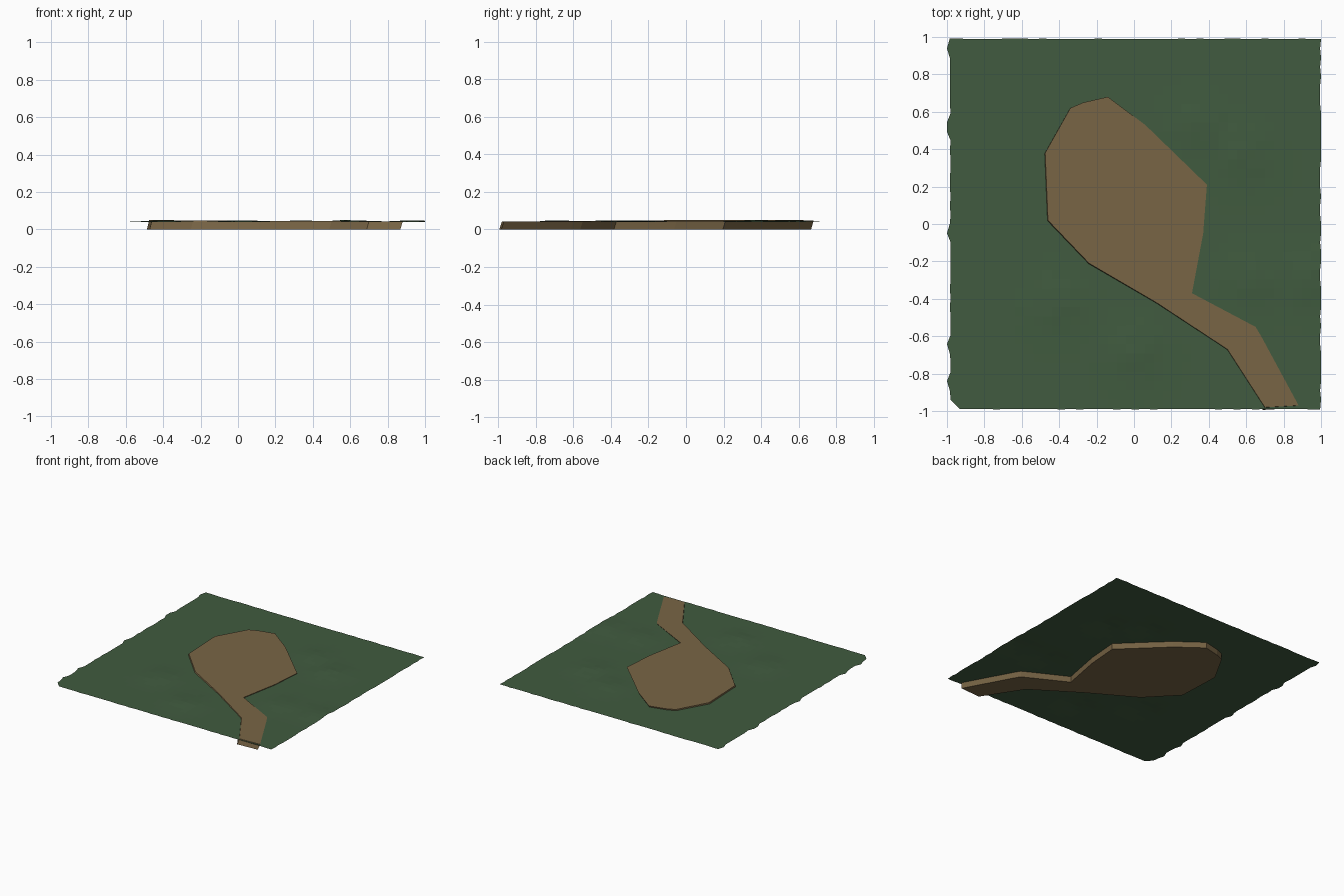
import bpy, bmesh, math, random
from mathutils import Vector

if "Cube" in bpy.data.objects:
    bpy.data.objects.remove(bpy.data.objects["Cube"])

random.seed(4)


def finish(bm, name, color):
    mesh = bpy.data.meshes.new(name)
    bm.normal_update()
    bm.to_mesh(mesh)
    bm.free()
    obj = bpy.data.objects.new(name, mesh)
    bpy.context.collection.objects.link(obj)
    mat = bpy.data.materials.new(name + "_material")
    mat.diffuse_color = (*color, 1)
    mat.use_nodes = True
    mat.node_tree.nodes["Principled BSDF"].inputs["Base Color"].default_value = mat.diffuse_color
    mesh.materials.append(mat)
    return obj


# Grass sheet: thin plane with gentle mounds, ragged rim and one clipped corner
mounds = [(0.94, -0.28, 0.011), (-0.42, -0.42, 0.010), (0.0, -0.68, 0.010),
          (0.58, 0.38, 0.011), (0.62, -0.3, 0.009), (0.33, 0.55, 0.009)]
bm = bmesh.new()
bmesh.ops.create_grid(bm, x_segments=40, y_segments=40, size=1)
for v in bm.verts:
    x, y = v.co.x, v.co.y
    lift = sum(h * math.exp(-((x - a)**2 + (y - b)**2) / 0.018) for a, b, h in mounds)
    v.co.z = 0.039 + lift * random.uniform(0.75, 1.1)
    v.co.x = x * 0.99 + 0.007
    v.co.y = y * 0.988
    if x < -0.99:
        v.co.x = random.choice([-0.98, -0.98, -0.985, -1.0])
    elif x > 0.99:
        v.co.x = random.choice([1.0, 1.0, 0.995])
    if abs(y) > 0.99:
        v.co.y += math.copysign(random.choice([0, 0, 0.004]), y)
bmesh.ops.bisect_plane(bm, geom=bm.verts[:] + bm.edges[:] + bm.faces[:],
                       plane_co=Vector((-0.98, -0.94, 0)), plane_no=Vector((-1, -1, 0)),
                       clear_outer=True)
finish(bm, "grass", (0.052, 0.105, 0.05))

# Dirt clearing and path: tilted slab with slightly shifted base
outline = [(-0.14, 0.68), (0.06, 0.53), (0.39, 0.21), (0.37, -0.05), (0.31, -0.37),
           (0.65, -0.55), (0.68, -0.60), (0.88, -0.97), (0.70, -0.98), (0.50, -0.67),
           (0.12, -0.42), (-0.24, -0.21), (-0.46, 0.02), (-0.475, 0.38), (-0.34, 0.62),
           (-0.27, 0.65)]
bm = bmesh.new()
top = [bm.verts.new((x, y, 0.047 - 0.006 * x)) for x, y in outline]
base = [bm.verts.new((x - 0.012, y - 0.014, 0)) for x, y in outline]
bm.faces.new(top)
bm.faces.new(base[::-1])
for i in range(len(top)):
    j = (i + 1) % len(top)
    bm.faces.new((top[i], base[i], base[j], top[j]))
bmesh.ops.recalc_face_normals(bm, faces=bm.faces[:])
finish(bm, "dirt_path", (0.19, 0.13, 0.06))
